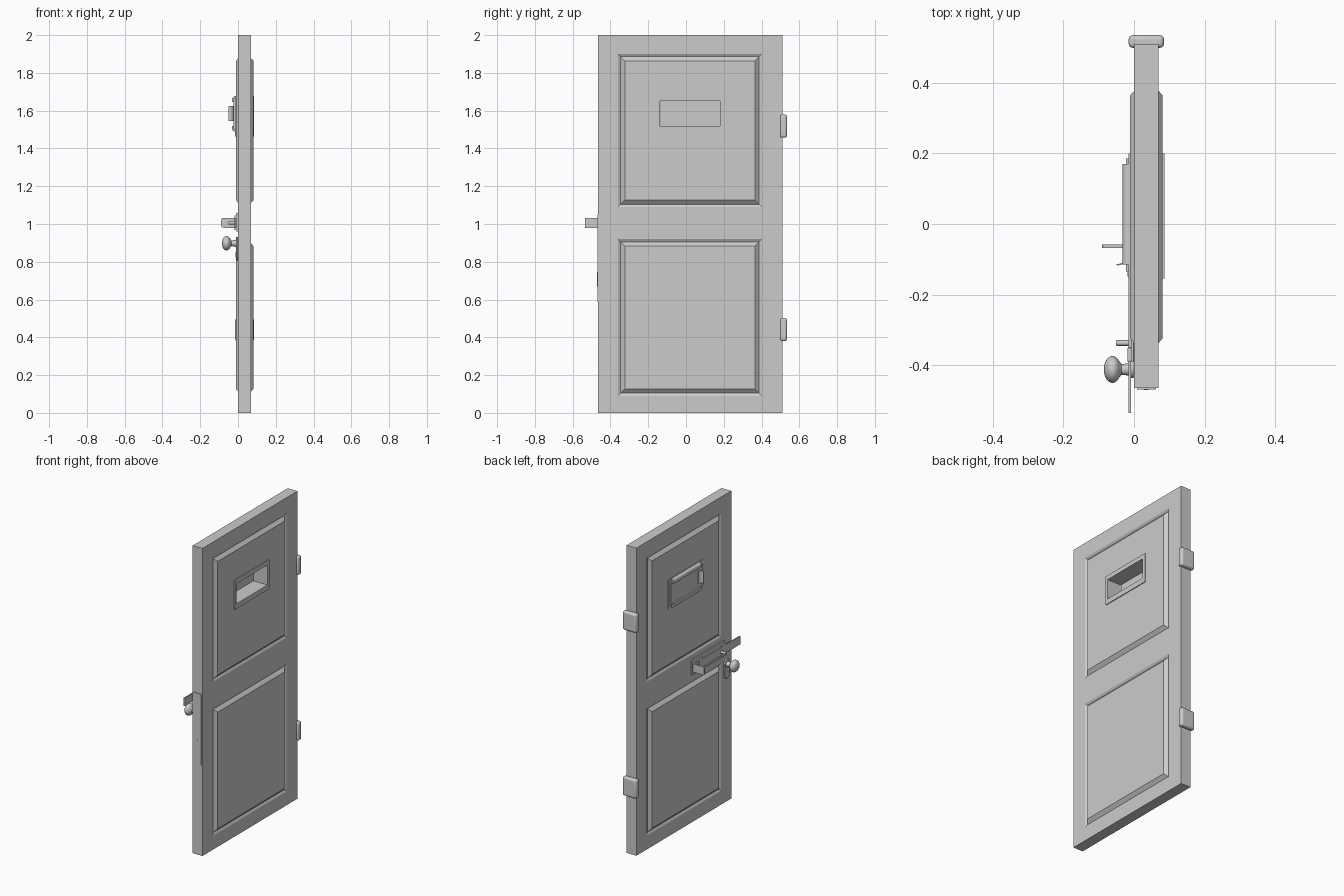
import bpy, bmesh, math
from mathutils import Vector

if "Cube" in bpy.data.objects:
    bpy.data.objects.remove(bpy.data.objects["Cube"])


def finish(name, bm, smooth=False, bevel=0, seg=3):
    bmesh.ops.recalc_face_normals(bm, faces=bm.faces)
    me = bpy.data.meshes.new(name)
    bm.to_mesh(me)
    bm.free()
    ob = bpy.data.objects.new(name, me)
    bpy.context.collection.objects.link(ob)
    if bevel:
        m = ob.modifiers.new("bevel", 'BEVEL')
        m.width, m.segments, m.limit_method = bevel, seg, 'ANGLE'
    if smooth:
        bpy.ops.object.select_all(action='DESELECT')
        ob.select_set(True)
        bpy.context.view_layer.objects.active = ob
        bpy.ops.object.shade_smooth_by_angle(angle=math.radians(35))
    return ob


def box(name, x, y, z, **kw):
    bm = bmesh.new()
    bmesh.ops.create_cube(bm, size=1)
    for v in bm.verts:
        v.co = Vector(((x[0] + x[1]) / 2 + v.co.x * (x[1] - x[0]),
                       (y[0] + y[1]) / 2 + v.co.y * (y[1] - y[0]),
                       (z[0] + z[1]) / 2 + v.co.z * (z[1] - z[0])))
    return finish(name, bm, **kw)


def prism(name, pts, axis, lo, hi, **kw):
    """Extrude a 2D outline along axis 0/1/2; outline uses the other two axes in order."""
    bm = bmesh.new()
    def co(p, t):
        c = list(p)
        c.insert(axis, t)
        return c
    f = bm.faces.new([bm.verts.new(co(p, lo)) for p in pts])
    r = bmesh.ops.extrude_face_region(bm, geom=[f])
    for v in r['geom']:
        if isinstance(v, bmesh.types.BMVert):
            v.co[axis] = hi
    return finish(name, bm, **kw)


def lathe_x(name, prof, cy, cz, n=32):
    """Spin (x, radius) points about a line parallel to x."""
    bm = bmesh.new()
    vs = [bm.verts.new((x, cy + r, cz)) for x, r in prof]
    es = [bm.edges.new(p) for p in zip(vs, vs[1:])]
    bmesh.ops.spin(bm, geom=vs + es, cent=(0, cy, cz), axis=(1, 0, 0),
                   angle=math.tau, steps=n)
    bmesh.ops.remove_doubles(bm, verts=bm.verts, dist=1e-5)
    return finish(name, bm, smooth=True)


def arc(cx, cy, r, a0, a1, n):
    return [(cx + r * math.cos(math.radians(a0 + (a1 - a0) * i / n)),
             cy + r * math.sin(math.radians(a0 + (a1 - a0) * i / n))) for i in range(n + 1)]


def cut(ob, cutter):
    m = ob.modifiers.new("hole", 'BOOLEAN')
    m.operation, m.object, m.solver = 'DIFFERENCE', cutter, 'EXACT'


# door slab with two raised and fielded panels on each side
ys = [-0.465, -0.36, 0.40, 0.51]
zs = [0, 0.09, 0.92, 1.09, 1.90, 2]
bm = bmesh.new()
g = {(s, i, j): bm.verts.new((0.07 * s, y, z))
     for s in (0, 1) for i, y in enumerate(ys) for j, z in enumerate(zs)}
panels = []
for s in (0, 1):
    for i in range(3):
        for j in range(5):
            f = bm.faces.new([g[s, i, j], g[s, i + 1, j], g[s, i + 1, j + 1], g[s, i, j + 1]])
            if i == 1 and j in (1, 3):
                panels.append(f)
for i in range(3):
    for j in (0, 5):
        bm.faces.new([g[0, i, j], g[0, i + 1, j], g[1, i + 1, j], g[1, i, j]])
for j in range(5):
    for i in (0, 3):
        bm.faces.new([g[0, i, j], g[0, i, j + 1], g[1, i, j + 1], g[1, i, j]])
bmesh.ops.recalc_face_normals(bm, faces=bm.faces)
for t, d in ((0.014, -0.008), (0.022, 0.019)):
    bmesh.ops.inset_individual(bm, faces=panels, thickness=t, depth=d, use_even_offset=True)
slab = finish("door_slab", bm)

# viewing window and its frames
hole = box("window_cutter", (-0.2, 0.2), (-0.138, 0.18), (1.52, 1.65))
hole.hide_render = True
hole.hide_viewport = True
cut(slab, hole)
for name, x in (("window_frame_outer", (0.075, 0.086)), ("window_frame_inner", (-0.015, -0.005))):
    cut(box(name, x, (-0.155, 0.2), (1.487, 1.678)), hole)

# sliding shutter with rounded rails and curved finger grip
box("shutter", (-0.023, -0.015), (-0.135, 0.185), (1.505, 1.66))
for name, z, s in (("shutter_rail_top", 1.655, 1), ("shutter_rail_bottom", 1.51, -1)):
    pts = [(-0.012, z + 0.022 * s)] + [(px, z + s * pz) for px, pz in arc(-0.018, 0.006, 0.014, 90, 180, 6)]
    pts += [(-0.032, z - 0.008 * s), (-0.023, z - 0.008 * s), (-0.023, z + 0.006 * s), (-0.012, z + 0.006 * s)]
    prism(name, pts, 1, -0.115, 0.17, smooth=True)
grip = arc(-0.045, -0.092, 0.025, 0, -100, 8) + arc(-0.045, -0.092, 0.021, -100, 0, 8)
prism("shutter_grip", grip, 2, 1.545, 1.625, smooth=True)

# sliding bolt: base, bar, rounded end handle, straps, stop pin
box("bolt_base", (-0.009, 0), (-0.39, -0.05), (0.96, 1.06), bevel=0.003, seg=2)
box("bolt_bar", (-0.016, -0.008), (-0.535, -0.058), (0.98, 1.033))
end = [(-0.01, 0.98), (-0.01, 1.033)] + arc(-0.076, 1.019, 0.014, 90, 180, 5) + arc(-0.076, 0.994, 0.014, 180, 270, 5)
prism("bolt_handle", end, 1, -0.068, -0.058)
for i, y in enumerate((-0.37, -0.13)):
    box(f"bolt_strap_{i}", (-0.019, -0.004), (y - 0.02, y + 0.02), (0.968, 1.045), bevel=0.003, seg=2)
lathe_x("bolt_pin", [(-0.01, 0.008), (-0.048, 0.008), (-0.051, 0.006), (-0.051, 0)], -0.337, 1.006, 16)

# door knob on an oval plate with keyhole
plate = arc(-0.41, 0.905, 0.026, 0, 180, 12) + arc(-0.41, 0.832, 0.026, 180, 360, 12)
prism("knob_plate", plate, 0, -0.011, 0, bevel=0.003, seg=2, smooth=True)
prism("keyhole", arc(-0.41, 0.845, 0.006, -50, 230, 10) + [(-0.416, 0.822), (-0.404, 0.822)], 0, -0.012, -0.009)
ball = [(-0.061 - 0.0245 * math.cos(math.pi * i / 16), 0.038 * math.sin(math.pi * i / 16)) for i in range(14)]
lathe_x("knob", ball + [(-0.035, 0.015), (-0.018, 0.017), (-0.009, 0.02)], -0.412, 0.898)

# lock plate on the closing edge, with latch
box("lock_plate", (0.008, 0.063), (-0.469, -0.464), (0.587, 1.05))
box("latch", (0.029, 0.041), (-0.4705, -0.466), (0.67, 0.745))

# wrap-around hinges
for name, z in (("hinge_lower", 0.38), ("hinge_upper", 1.457)):
    box(name, (-0.015, 0.085), (0.499, 0.535), (z, z + 0.122), bevel=0.012, seg=4, smooth=True)
